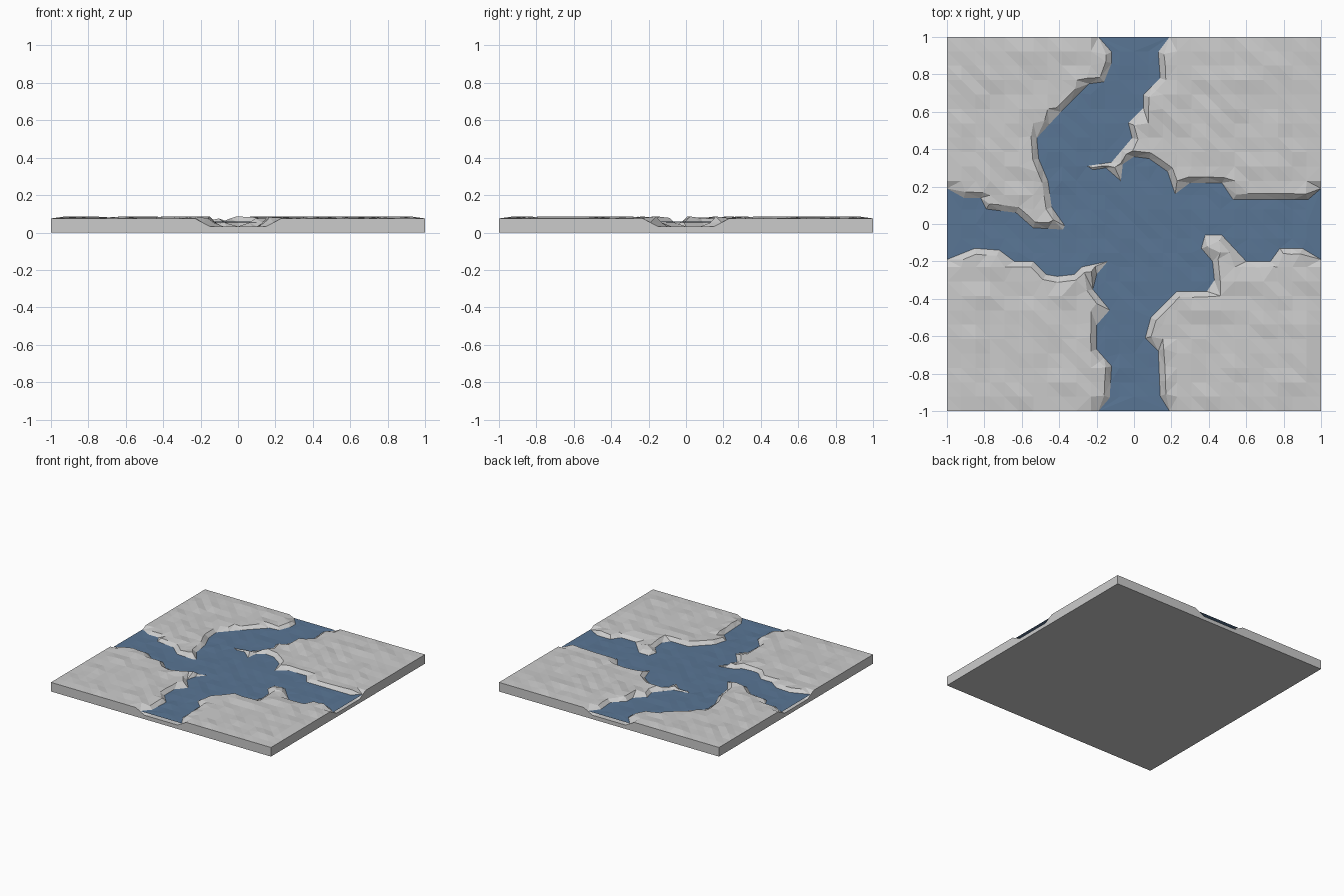
import bpy, bmesh, random
from mathutils import Vector
from mathutils.geometry import delaunay_2d_cdt, intersect_point_line

if "Cube" in bpy.data.objects:
    bpy.data.objects.remove(bpy.data.objects["Cube"])

random.seed(4)
LAND, SHORE, BED, WATER = 0.075, 0.053, 0.032, 0.056
STEP = 1 / 13

# Shorelines of the four banks, running counter-clockwise round the river
nw = [(-.19, 1), (-.12, .92), (-.12, .86), (-.16, .76), (-.24, .75), (-.39, .6), (-.52, .46),
      (-.51, .35), (-.46, .23), (-.44, .09), (-.37, -.01), (-.38, -.03), (-.54, -.02),
      (-.63, .06), (-.79, .08), (-.82, .14), (-.91, .14), (-1, .19)]
sw = [(-1, -.19), (-.85, -.13), (-.72, -.14), (-.64, -.2), (-.54, -.2), (-.47, -.27),
      (-.41, -.28), (-.32, -.27), (-.28, -.23), (-.14, -.2), (-.2, -.27), (-.22, -.35),
      (-.13, -.46), (-.2, -.54), (-.2, -.67), (-.12, -.76), (-.13, -.93), (-.19, -1)]
se = [(.19, -1), (.14, -.92), (.13, -.68), (.06, -.61), (.09, -.5), (.23, -.36), (.39, -.36),
      (.43, -.3), (.42, -.2), (.36, -.13), (.38, -.06), (.47, -.06), (.6, -.2), (.73, -.2),
      (.78, -.13), (.9, -.13), (1, -.19)]
ne = [(1, .19), (.93, .13), (.53, .13), (.47, .22), (.3, .22), (.22, .16), (.18, .28),
      (.08, .35), (0, .36), (-.06, .32), (-.07, .23), (-.15, .3), (-.22, .29), (-.25, .31),
      (-.12, .33), (-.01, .46), (-.03, .54), (.05, .62), (.05, .69), (.14, .78), (.13, .92), (.19, 1)]


def refine(line):
    out = [Vector(line[0])]
    for a, b in zip(line, line[1:]):
        a, b = Vector(a), Vector(b)
        n = max(1, round((b - a).length / 0.08))
        out += [a.lerp(b, i / n) for i in range(1, n + 1)]
    return out


shores = [refine(s) for s in (nw, sw, se, ne)]
river = [p for s in shores for p in s]
segments = [(a, b) for s in shores for a, b in zip(s, s[1:])]


def in_river(p):
    inside = False
    for a, b in zip(river, river[1:] + river[:1]):
        if (a.y > p.y) != (b.y > p.y) and p.x < a.x + (p.y - a.y) * (b.x - a.x) / (b.y - a.y):
            inside = not inside
    return inside


def shore_distance(p):
    best = 9
    for a, b in segments:
        q, t = intersect_point_line(p, a, b)
        q = a.lerp(b, min(1, max(0, t)))
        best = min(best, (p.xy - q.xy).length)
    return best


def on_border(p):
    return max(abs(p.x), abs(p.y)) > 0.9999


def make_object(name, bm):
    mesh = bpy.data.meshes.new(name)
    bmesh.ops.recalc_face_normals(bm, faces=bm.faces)
    bm.to_mesh(mesh)
    bm.free()
    ob = bpy.data.objects.new(name, mesh)
    bpy.context.collection.objects.link(ob)
    return ob


def triangulate(points, edges, face, height):
    vs, _, fs, *_ = delaunay_2d_cdt(points, edges, [face], 1, 1e-4)
    bm = bmesh.new()
    verts = [bm.verts.new((v.x, v.y, height(v))) for v in vs]
    for f in fs:
        bm.faces.new([verts[i] for i in f])
    return bm


# Interior lattice shared by ground and water
lattice = [Vector((i * STEP, j * STEP)) for i in range(-12, 13) for j in range(-12, 13)]

# Ground: square outline, shore lines, bank edges and lattice points
stops = sorted([i * STEP for i in range(-13, 13) if abs(i) not in (2, 3)]
               + [-.23, -.19, -.15, .15, .19, .23])
side = [Vector((t, -1)) for t in stops]
outline = []
for k in range(4):
    for p in side:
        q = p.copy()
        for _ in range(k):
            q = Vector((-q.y, q.x))
        outline.append(q)
points = list(outline)
edges = []
for s in shores:
    edges += [(len(points) + i, len(points) + i + 1) for i in range(len(s) - 1)]
    points += s
for s in shores:
    for a, p, b in zip(s, s[1:], s[2:]):
        n = (b - a).normalized()
        n = Vector((n.y, -n.x))
        for sign in (1, -1):
            for off in (0.032, 0.012):
                q = p + n * off * sign
                if max(abs(q.x), abs(q.y)) < .98 and shore_distance(q) > off * .8:
                    points.append(q)
                    break
points += [p for p in lattice if shore_distance(p) > 0.045]


def ground_height(p):
    d = min(1, shore_distance(p) / 0.03)
    if d < 0.02:
        return SHORE
    if in_river(p * 0.9999 if on_border(p) else p):
        return SHORE + (BED - SHORE) * d
    bump = 0 if on_border(p) else random.choice((0, .002, .004, .006, .011)) * d
    return SHORE + (LAND - SHORE) * d + bump


bm = triangulate(points, edges, list(range(len(outline))), ground_height)

# Straight sides and flat underside
rim = [e for e in bm.edges if e.is_boundary]
new = bmesh.ops.extrude_edge_only(bm, edges=rim)["geom"]
for v in new:
    if isinstance(v, bmesh.types.BMVert):
        v.co.z = 0
bmesh.ops.contextual_create(bm, geom=[e for e in new if isinstance(e, bmesh.types.BMEdge)])
make_object("ground", bm)

# Water: gently rippled sheet between the banks
wet = river + [p for p in lattice if in_river(p) and shore_distance(p) > 0.03]
bm = triangulate(wet, [], list(range(len(river))),
                 lambda p: WATER + (random.uniform(-.003, .003) if shore_distance(p) > .02 else 0))
water = make_object("river_water", bm)
mat = bpy.data.materials.new("water_blue")
mat.diffuse_color = (0.1, 0.18, 0.3, 1)
mat.use_nodes = True
mat.node_tree.nodes["Principled BSDF"].inputs["Base Color"].default_value = mat.diffuse_color
water.data.materials.append(mat)
